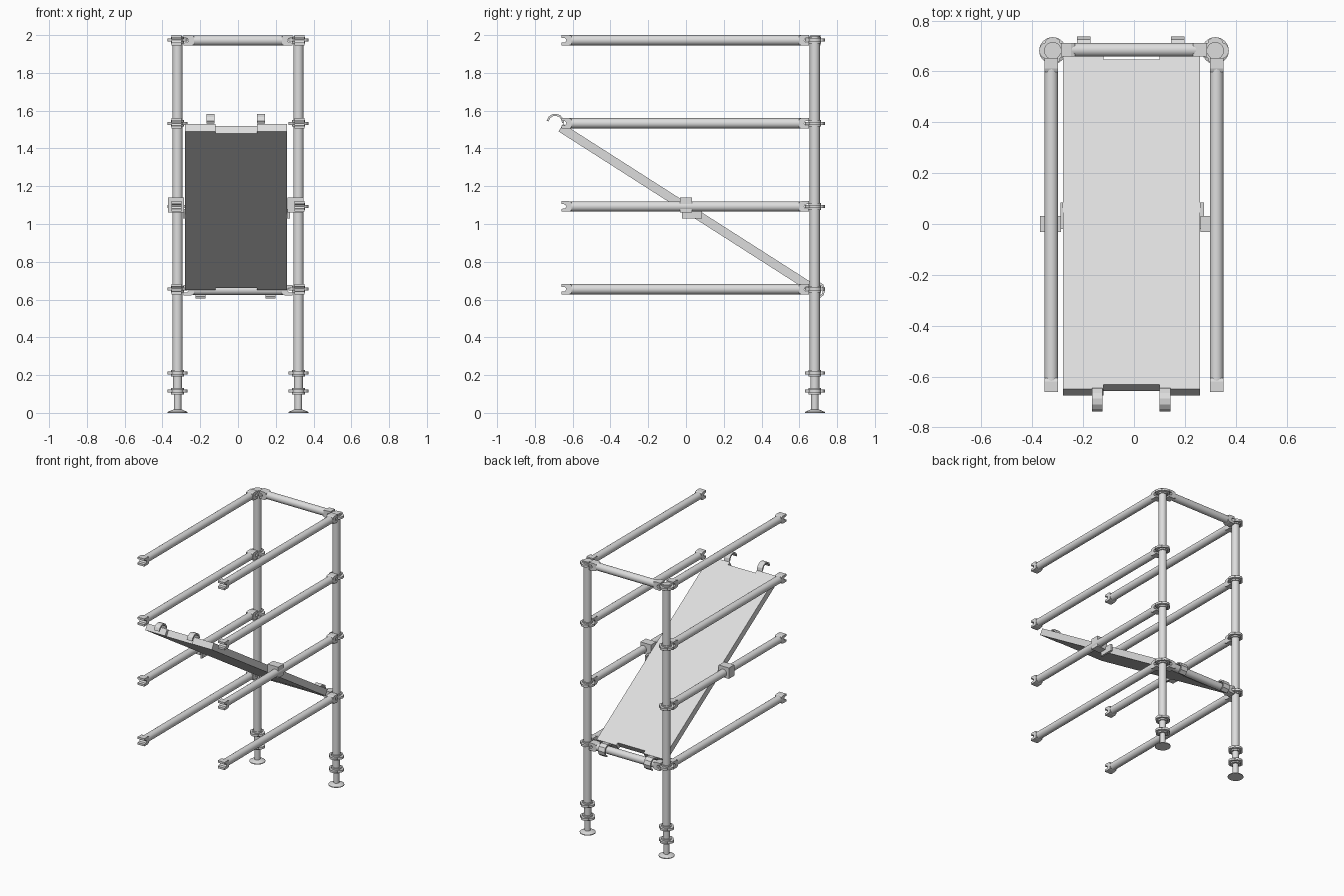
import bpy, bmesh, math
from mathutils import Vector

cube = bpy.data.objects.get("Cube")
if cube:
    bpy.data.objects.remove(cube, do_unlink=True)

steel = bpy.data.materials.new("galvanised_grey")
steel.use_nodes = True
GREY = (0.72, 0.72, 0.72, 1)
steel.diffuse_color = GREY
steel.node_tree.nodes["Principled BSDF"].inputs["Base Color"].default_value = GREY

X, Y, Z = Vector((1, 0, 0)), Vector((0, 1, 0)), Vector((0, 0, 1))


def finish(name, bm, smooth=False):
    bmesh.ops.recalc_face_normals(bm, faces=bm.faces)
    mesh = bpy.data.meshes.new(name)
    bm.to_mesh(mesh)
    bm.free()
    mesh.materials.append(steel)
    ob = bpy.data.objects.new(name, mesh)
    bpy.context.collection.objects.link(ob)
    if smooth:
        bpy.ops.object.select_all(action='DESELECT')
        ob.select_set(True)
        bpy.context.view_layer.objects.active = ob
        bpy.ops.object.shade_smooth_by_angle(angle=math.radians(35))
    return ob


def prism(name, pts, origin, u, v, depth, smooth=False):
    """Extrude a 2D outline lying in the u/v plane, centred across its depth."""
    bm = bmesh.new()
    w = u.cross(v).normalized() * depth / 2
    base = [Vector(origin) + u * a + v * b - w for a, b in pts]
    face = bm.faces.new([bm.verts.new(p) for p in base])
    ext = bmesh.ops.extrude_face_region(bm, geom=[face])
    bmesh.ops.translate(bm, vec=w * 2,
                        verts=[g for g in ext["geom"] if isinstance(g, bmesh.types.BMVert)])
    return finish(name, bm, smooth)


def box(name, lo, hi):
    lo, hi = Vector(lo), Vector(hi)
    s = (hi - lo) / 2
    pts = [(-s.x, -s.y), (s.x, -s.y), (s.x, s.y), (-s.x, s.y)]
    return prism(name, pts, (lo + hi) / 2, X, Y, s.z * 2)


def lathe(name, profile, x, y):
    """Spin a radius/height profile around a vertical axis."""
    bm = bmesh.new()
    verts = [bm.verts.new((r, 0, z)) for r, z in profile]
    edges = [bm.edges.new(pair) for pair in zip(verts, verts[1:])]
    bmesh.ops.spin(bm, geom=verts + edges, cent=(0, 0, 0), axis=Z,
                   angle=math.tau, steps=24)
    bmesh.ops.remove_doubles(bm, verts=bm.verts, dist=0.0001)
    ob = finish(name, bm, True)
    ob.location = (x, y, 0)
    return ob


def circle(r, n=24):
    return [(r * math.cos(math.tau * i / n), r * math.sin(math.tau * i / n)) for i in range(n)]


R = 0.027
# wedge head outline with its mouth pointing along +u
HEAD = [(-0.055, -0.022), (-0.04, -0.028), (0, -0.028), (0, -0.013), (-0.02, -0.011),
        (-0.027, 0), (-0.02, 0.011), (0, 0.013), (0, 0.028), (-0.04, 0.028), (-0.055, 0.022)]


def ledger(name, a, b):
    """Round tube with a slotted wedge head at each end."""
    a, b = Vector(a), Vector(b)
    d = (b - a).normalized()
    side = d.cross(Z)
    prism(name, circle(R), (a + b) / 2, side, Z, (b - a).length - 0.08, True)
    prism(name + "_head_a", HEAD, a, -d, Z, 0.054)
    prism(name + "_head_b", HEAD, b, d, Z, 0.054)


POST_X, POST_Y = 0.32, 0.682
LEVELS = (0.655, 1.093, 1.533, 1.973)

# clover outline for the connector rings
CLOVER = []
for i in range(48):
    t = math.tau * i / 48
    r = 0.042 + 0.011 * abs(math.cos(2 * t)) ** 0.6
    CLOVER.append((r * math.cos(t), r * math.sin(t)))

for side, s in (("right", -1), ("left", 1)):
    x = s * POST_X
    # upright with screw jack and foot plate
    lathe(side + "_foot_jack", [(0, 0), (0.053, 0), (0.053, 0.005), (0.022, 0.018),
                                (0.02, 0.018), (0.02, 0.11), (0, 0.11)], x, POST_Y)
    lathe(side + "_upright", [(0, 0.1), (0.024, 0.1), (0.024, 0.225), (R, 0.225),
                              (R, 1.995), (0, 1.995)], x, POST_Y)
    for i, z in enumerate((0.115, 0.21) + LEVELS):
        prism(f"{side}_ring_{i}", CLOVER, (x, POST_Y, z), X, Y, 0.016)
        prism(f"{side}_ring_hub_{i}", circle(0.034), (x, POST_Y, z), X, Y, 0.036, True)
    # rails running front to back
    for i, z in enumerate(LEVELS):
        ledger(f"{side}_rail_{i}", (s * 0.325, -0.66, z), (s * 0.325, 0.652, z))

# rails across the back
for name, z in (("lower_back_rail", 0.65), ("upper_back_rail", 1.972)):
    ledger(name, (-0.288, 0.685, z), (0.288, 0.685, z))

# sloping deck, notched at both ends
top, low = Vector((0, -0.65, 1.53)), Vector((0, 0.665, 0.69))
slope = (low - top).normalized()
normal = X.cross(slope).normalized()
h, n = (low - top).length / 2, 0.022
half = [(0.26, -h), (0.26, h), (0.10, h), (0.10, h - n), (-0.12, h - n),
        (-0.12, h), (-0.28, h), (-0.28, -h), (-0.12, -h), (-0.12, n - h),
        (0.10, n - h), (0.10, -h)]
prism("sloping_deck", half, (top + low) / 2 - normal * 0.0235, X, slope, 0.047)


def hook(name, x, centre, start, end, width):
    """Curved strip that drops over a rail."""
    angles = [math.radians(start + (end - start) * i / 6) for i in range(7)]
    pts = [(r * math.cos(t), r * math.sin(t))
           for r, seq in ((0.047, angles), (0.036, angles[::-1])) for t in seq]
    prism(name, pts, (x, *centre), Y, Z, width)


for i, x in enumerate((-0.145, 0.122)):
    hook(f"upper_hook_{i}", x, (-0.692, 1.537), -5, 170, 0.042)
for i, x in enumerate((-0.198, 0.172)):
    hook(f"lower_hook_{i}", x, (0.69, 0.65), 150, -70, 0.054)

# clamps holding the deck to the middle rails
box("right_clamp", (-0.37, -0.031, 1.06), (-0.287, 0.031, 1.14))
box("left_clamp", (0.262, -0.031, 1.06), (0.348, 0.031, 1.14))
box("right_clamp_plate", (-0.29, -0.02, 1.03), (-0.28, 0.085, 1.08))
box("left_clamp_plate", (0.26, -0.02, 1.03), (0.275, 0.085, 1.08))
